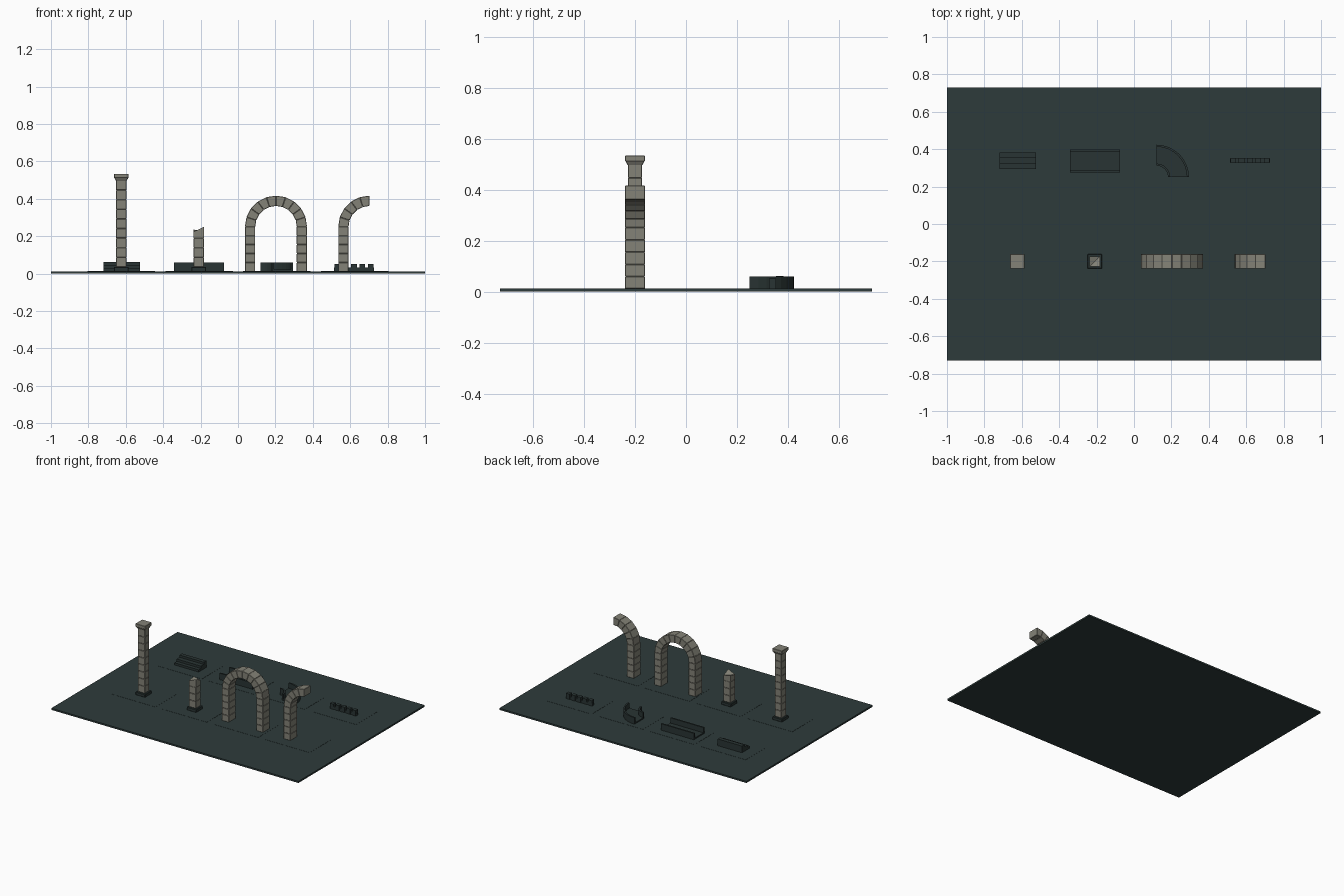
import bpy, bmesh, math
from mathutils import Matrix, Vector

cube = bpy.data.objects.get("Cube")
if cube:
    bpy.data.objects.remove(cube)


def material(name, rgb):
    m = bpy.data.materials.new(name)
    m.use_nodes = True
    m.diffuse_color = (*rgb, 1)
    bsdf = next(n for n in m.node_tree.nodes if n.type == 'BSDF_PRINCIPLED')
    bsdf.inputs["Base Color"].default_value = (*rgb, 1)
    return m


STONE = material("pale stone", (0.23, 0.225, 0.185))
DARK = material("dark slate", (0.022, 0.034, 0.033))
GROUND = material("ground slate", (0.027, 0.044, 0.043))
FLOOR = 0.012
FRONT_ROW, BACK_ROW = -0.2, 0.337


def finish(name, bm, mat):
    bmesh.ops.recalc_face_normals(bm, faces=bm.faces)
    mesh = bpy.data.meshes.new(name)
    bm.to_mesh(mesh)
    bm.free()
    mesh.materials.append(mat)
    ob = bpy.data.objects.new(name, mesh)
    bpy.context.collection.objects.link(ob)
    return ob


def bevel(ob, width):
    mod = ob.modifiers.new("worn edges", 'BEVEL')
    mod.width = width
    mod.segments = 1
    mod.limit_method = 'ANGLE'
    return ob


def add_box(bm, x0, x1, y0, y1, z0, z1):
    mid = Vector((x0 + x1, y0 + y1, z0 + z1)) / 2
    size = Matrix.Diagonal((x1 - x0, y1 - y0, z1 - z0, 1))
    return bmesh.ops.create_cube(bm, size=1, matrix=Matrix.Translation(mid) @ size)["verts"]


def centred_box(bm, x, y, w, d, z0, z1):
    return add_box(bm, x - w / 2, x + w / 2, y - d / 2, y + d / 2, z0, z1)


def stack(bm, x, w, d, z0, z1, count):
    """Courses of stone blocks piled in a column."""
    h = (z1 - z0) / count
    for i in range(count):
        centred_box(bm, x, FRONT_ROW, w, d, z0 + i * h, z0 + (i + 1) * h)


def extrude_profile(bm, points, offset):
    face = bm.faces.new([bm.verts.new(p) for p in points])
    new = bmesh.ops.extrude_face_region(bm, geom=[face])["geom"]
    bmesh.ops.translate(bm, vec=offset, verts=[v for v in new if isinstance(v, bmesh.types.BMVert)])


# Ground slab and the thin display plates under each piece
bm = bmesh.new()
add_box(bm, -1, 1, -0.73, 0.73, 0, FLOOR)
finish("ground_slab", bm, GROUND)
bm = bmesh.new()
for i in range(4):
    for y in (FRONT_ROW, BACK_ROW):
        centred_box(bm, -0.624 + 0.416 * i, y, 0.36, 0.24, FLOOR - 0.002, FLOOR + 0.001)
finish("display_plates", bm, GROUND)

# Tall column: plinth, shaft courses, flared capital
CX = -0.624
bm = bmesh.new()
centred_box(bm, CX, FRONT_ROW, 0.078, 0.078, FLOOR, 0.036)
bevel(finish("column_plinth", bm, DARK), 0.003)
bm = bmesh.new()
stack(bm, CX, 0.055, 0.055, 0.036, 0.498, 9)
bevel(finish("column_shaft", bm, STONE), 0.002)
bm = bmesh.new()
for v in centred_box(bm, CX, FRONT_ROW, 0.075, 0.075, 0.495, 0.512):
    if v.co.z < 0.5:
        v.co.x = CX + (v.co.x - CX) * 0.74
        v.co.y = FRONT_ROW + (v.co.y - FRONT_ROW) * 0.74
centred_box(bm, CX, FRONT_ROW, 0.078, 0.078, 0.511, 0.534)
bevel(finish("column_capital", bm, STONE), 0.002)

# Broken column: plinth, shaft courses and a slanted snapped top
BX = -0.21
bm = bmesh.new()
centred_box(bm, BX, FRONT_ROW, 0.078, 0.078, FLOOR, 0.036)
bevel(finish("broken_column_plinth", bm, DARK), 0.003)
bm = bmesh.new()
stack(bm, BX, 0.055, 0.055, 0.036, 0.19, 3)
bevel(finish("broken_column_shaft", bm, STONE), 0.002)
bm = bmesh.new()
top = [v for v in centred_box(bm, BX, FRONT_ROW, 0.055, 0.055, 0.19, 0.224) if v.co.z > 0.2]
low = []
for v in top:
    right, back = v.co.x > BX, v.co.y > FRONT_ROW
    if right == back:
        low.append(v)
    else:
        v.co.z = 0.25 if right else 0.236
bmesh.ops.connect_verts(bm, verts=low)
finish("broken_column_top", bm, STONE)

# Arches: straight legs below, wedge blocks above the springing line
OUTER, INNER, SPRING, DEPTH = 0.166, 0.111, 0.251, 0.078


def arch(name, cx, wedges, sides):
    bm = bmesh.new()
    for s in sides:
        stack(bm, cx + s * (OUTER + INNER) / 2, OUTER - INNER, DEPTH, FLOOR, SPRING, 5)
    step = math.pi / 10
    for i in range(wedges):
        a, b = math.pi - i * step, math.pi - (i + 1) * step
        ring = [(INNER, a), (OUTER, a), (OUTER, b), (INNER, b)]
        pts = [(cx + r * math.cos(t), FRONT_ROW - DEPTH / 2, SPRING + r * math.sin(t)) for r, t in ring]
        extrude_profile(bm, pts, (0, DEPTH, 0))
    bevel(finish(name, bm, STONE), 0.002)


arch("full_arch", 0.203, 10, (-1, 1))
arch("broken_arch", 0.702, 5, (-1,))

# Three low steps rising to the back
bm = bmesh.new()
stairs = [(0.293, FLOOR), (0.293, 0.029), (0.32, 0.029), (0.32, 0.046),
          (0.353, 0.046), (0.353, 0.062), (0.382, 0.062), (0.382, FLOOR)]
extrude_profile(bm, [(-0.72, y, z) for y, z in stairs], (0.196, 0, 0))
finish("steps", bm, DARK)

# Straight water channel: floor and two side walls
WALL, BED, RIM = 0.011, 0.022, 0.06
bm = bmesh.new()
add_box(bm, -0.342, -0.075, 0.276, 0.398, FLOOR, BED)
for y in (0.276, 0.398 - WALL):
    add_box(bm, -0.342, -0.075, y, y + WALL, FLOOR, RIM)
finish("straight_channel", bm, DARK)

# Curved channel: a U section swept through a quarter turn
bm = bmesh.new()
r0, r1 = 0.062, 0.174
section = [(r0, FLOOR), (r1, FLOOR), (r1, RIM), (r1 - WALL, RIM), (r1 - WALL, BED),
           (r0 + WALL, BED), (r0 + WALL, RIM), (r0, RIM)]
centre = Vector((0.12, 0.25, 0))
verts = [bm.verts.new(centre + Vector((r, 0, z))) for r, z in section]
loop = [bm.edges.new((verts[i - 1], verts[i])) for i in range(len(verts))]
ends = [bm.faces.new(verts)]
bmesh.ops.spin(bm, geom=loop + verts, cent=centre, axis=(0, 0, 1), angle=math.pi / 2, steps=8)
bmesh.ops.holes_fill(bm, edges=[e for e in bm.edges if e.is_boundary], sides=0)
finish("curved_channel", bm, DARK)

# Low battlement: a bar with five raised blocks
bm = bmesh.new()
add_box(bm, 0.513, 0.727, 0.328, 0.35, FLOOR, 0.032)
for i in range(5):
    centred_box(bm, 0.53 + i * 0.045, 0.339, 0.03, 0.028, FLOOR, 0.052)
finish("battlement", bm, DARK)
